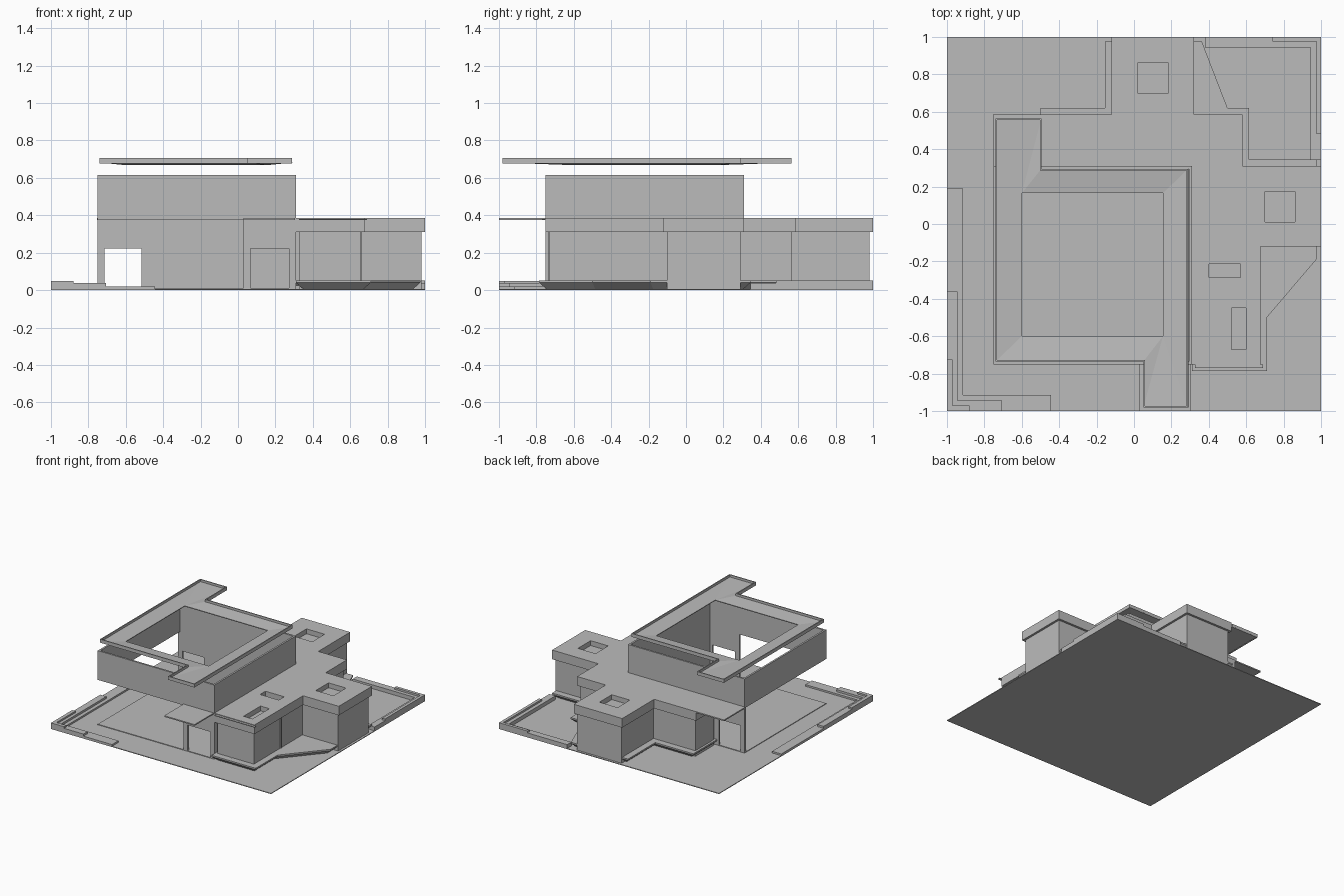
import bpy, bmesh
from mathutils import Vector

cube = bpy.data.objects.get("Cube")
if cube:
    bpy.data.objects.remove(cube, do_unlink=True)

grey = bpy.data.materials.new("plain_grey")
grey.use_nodes = True
grey.diffuse_color = (0.5, 0.5, 0.5, 1)
grey.node_tree.nodes["Principled BSDF"].inputs["Base Color"].default_value = (0.5, 0.5, 0.5, 1)


def finish(name, bm):
    bmesh.ops.recalc_face_normals(bm, faces=bm.faces[:])
    mesh = bpy.data.meshes.new(name)
    bm.to_mesh(mesh)
    bm.free()
    mesh.materials.append(grey)
    ob = bpy.data.objects.new(name, mesh)
    bpy.context.collection.objects.link(ob)
    return ob


def offset(points, d):
    """Mitred offset of a counter-clockwise outline; positive d goes inward."""
    out = []
    for i, p in enumerate(points):
        p = Vector(p)
        a = (p - Vector(points[i - 1])).normalized()
        b = (Vector(points[(i + 1) % len(points)]) - p).normalized()
        na, nb = Vector((-a.y, a.x)), Vector((-b.y, b.x))
        out.append(tuple(p + (na + nb) * d / (1 + na.dot(nb))))
    return out


def prism(name, points, z0, z1, taper=0):
    """Extruded outline; taper pulls the lower edge inward."""
    bm = bmesh.new()
    low = [bm.verts.new((*p, z0)) for p in offset(points, taper)]
    top = [bm.verts.new((*p, z1)) for p in points]
    bm.faces.new(low)
    bm.faces.new(top)
    for i in range(len(points)):
        j = (i + 1) % len(points)
        bm.faces.new((low[i], low[j], top[j], top[i]))
    return finish(name, bm)


def box(name, x0, x1, y0, y1, z0, z1):
    return prism(name, [(x0, y0), (x1, y0), (x1, y1), (x0, y1)], z0, z1)


# Ground and courtyard paving
box("ground", -1, 1, -1, 1, 0, 0.006)
box("courtyard_paving", -0.75, 0.31, -0.75, 0.31, 0, 0.011)

# Single-storey wing: walls, roof slab and raised deck
wing = [(0.31, -0.75), (0.675, -0.75), (0.675, -0.12), (1, -0.12), (1, 0.31),
        (0.58, 0.31), (0.58, 0.585), (0.32, 0.585), (0.32, 1), (-0.12, 1),
        (-0.12, 0.585), (-0.5, 0.585), (-0.5, 0.31), (0.31, 0.31)]
prism("wing_walls", offset(wing, 0.018), 0, 0.315)
wing_roof = prism("wing_roof", wing, 0.31, 0.385)
deck = [(0.31, -0.785), (0.71, -0.785), (0.71, -0.5), (0.975, -0.19), (0.975, 0.345),
        (0.615, 0.345), (0.615, 0.62), (0.5, 0.62), (0.363, 0.975), (-0.155, 0.975),
        (-0.155, 0.62), (-0.5, 0.62), (-0.5, 0.31), (0.31, 0.31)]
prism("deck_edge", deck, 0.04, 0.052)
prism("deck_base", deck, 0, 0.04, 0.045)

# Skylight recesses in the wing roof
for x0, x1, y0, y1 in [(0.02, 0.185, 0.7, 0.86), (0.7, 0.86, 0.01, 0.175),
                       (0.4, 0.57, -0.285, -0.215), (0.52, 0.6, -0.67, -0.45)]:
    cutter = box("skylight_cutter", x0, x1, y0, y1, 0.345, 0.45)
    cutter.hide_render = True
    mod = wing_roof.modifiers.new("skylight", 'BOOLEAN')
    mod.object = cutter
    mod.solver = 'EXACT'
    bpy.context.view_layer.objects.active = wing_roof
    bpy.ops.object.modifier_apply(modifier=mod.name)
    bpy.data.objects.remove(cutter, do_unlink=True)

# Window posts and front gutter
box("front_window_post", 0.447, 0.46, -0.738, -0.73, 0.05, 0.31)
box("side_window_post", 0.655, 0.663, -0.39, -0.377, 0.05, 0.31)
box("front_gutter", 0.325, 0.69, -0.77, -0.75, 0.374, 0.38)

# Tall courtyard walls
T = 0.015
LOW, HIGH, DOOR = 0.375, 0.615, 0.222
box("east_wall", 0.31 - T, 0.31, -0.75, 0.31, 0, HIGH)
box("back_wall", -0.5, 0.31, 0.31 - T, 0.31, 0, HIGH)
box("hanging_west_wall", -0.75, -0.75 + T, -0.75, 0.31, LOW, HIGH)
box("hanging_front_wall", -0.75, 0.03, -0.75, -0.75 + T, LOW, HIGH)

# The two gateway walls with a door opening, and their thin canopies
for side, x0, x1, y in [("front", 0.03, 0.31, -0.75), ("back", -0.75, -0.48, 0.31 - T)]:
    box(side + "_gate_lintel", x0, x1, y, y + T, DOOR, HIGH)
    box(side + "_gate_left_post", x0, x0 + 0.037, y, y + T, 0, DOOR)
    box(side + "_gate_right_post", x1 - 0.037, x1, y, y + T, 0, DOOR)
box("front_canopy", 0.03, 0.305, -1, -0.75, 0.375, 0.385)
box("back_canopy", -0.755, -0.48, 0.31, 0.585, 0.375, 0.385)

# Doors on the inner back wall
for x0, x1 in [(-0.08, 0.02), (0.07, 0.15)]:
    box("courtyard_door", x0, x1, 0.288, 0.296, 0.011, 0.215)

# Floating roof ring: sheet folding down toward the opening
eave = [(-0.74, -0.735), (0.05, -0.735), (0.05, -0.98), (0.29, -0.98),
        (0.29, 0.295), (-0.495, 0.295), (-0.495, 0.565), (-0.74, 0.565)]
opening = [(-0.6, -0.6), (0.155, -0.6), (0.155, 0.165), (-0.6, 0.165)]
fold = [0, 1, 1, 1, 2, 3, 3, 3]
bm = bmesh.new()
outer = [bm.verts.new((*p, 0.685)) for p in eave]
inner = [bm.verts.new((*p, 0.671)) for p in opening]
for i in range(len(eave)):
    j = (i + 1) % len(eave)
    face = [outer[i], outer[j], inner[fold[j]]]
    if fold[i] != fold[j]:
        face.append(inner[fold[i]])
    bm.faces.new(face)
sheet = finish("roof_ring", bm)
solid = sheet.modifiers.new("thickness", 'SOLIDIFY')
solid.thickness = 0.006
solid.offset = 0

# Upright fascia around the roof ring
bm = bmesh.new()
rings = [[bm.verts.new((*p, z)) for p in offset(eave, d)]
         for d, z in [(0, 0.678), (0, 0.706), (0.008, 0.706), (0.008, 0.678)]]
for k in range(4):
    a, b = rings[k], rings[(k + 1) % 4]
    for i in range(len(eave)):
        j = (i + 1) % len(eave)
        bm.faces.new((a[i], a[j], b[j], b[i]))
finish("roof_fascia", bm)


def corner_step(name, s, edge_x, edge_y, end_x, end_y, z):
    """L-shaped step hugging the ground corner (s, s)."""
    points = [(s, s), (end_x, s), (end_x, edge_y), (edge_x, edge_y), (edge_x, end_y), (s, end_y)]
    prism(name, points, 0, z)


# Stepped garden borders
corner_step("front_border_low", -1, -0.915, -0.915, -0.445, 0.19, 0.02)
corner_step("front_border_middle", -1, -0.945, -0.945, -0.705, -0.36, 0.037)
corner_step("front_border_high", -1, -0.97, -0.97, -0.88, -0.725, 0.05)
corner_step("back_border_low", 1, 0.945, 0.945, 0.38, 0.345, 0.037)
corner_step("back_border_high", 1, 0.975, 0.975, 0.74, 0.48, 0.052)
